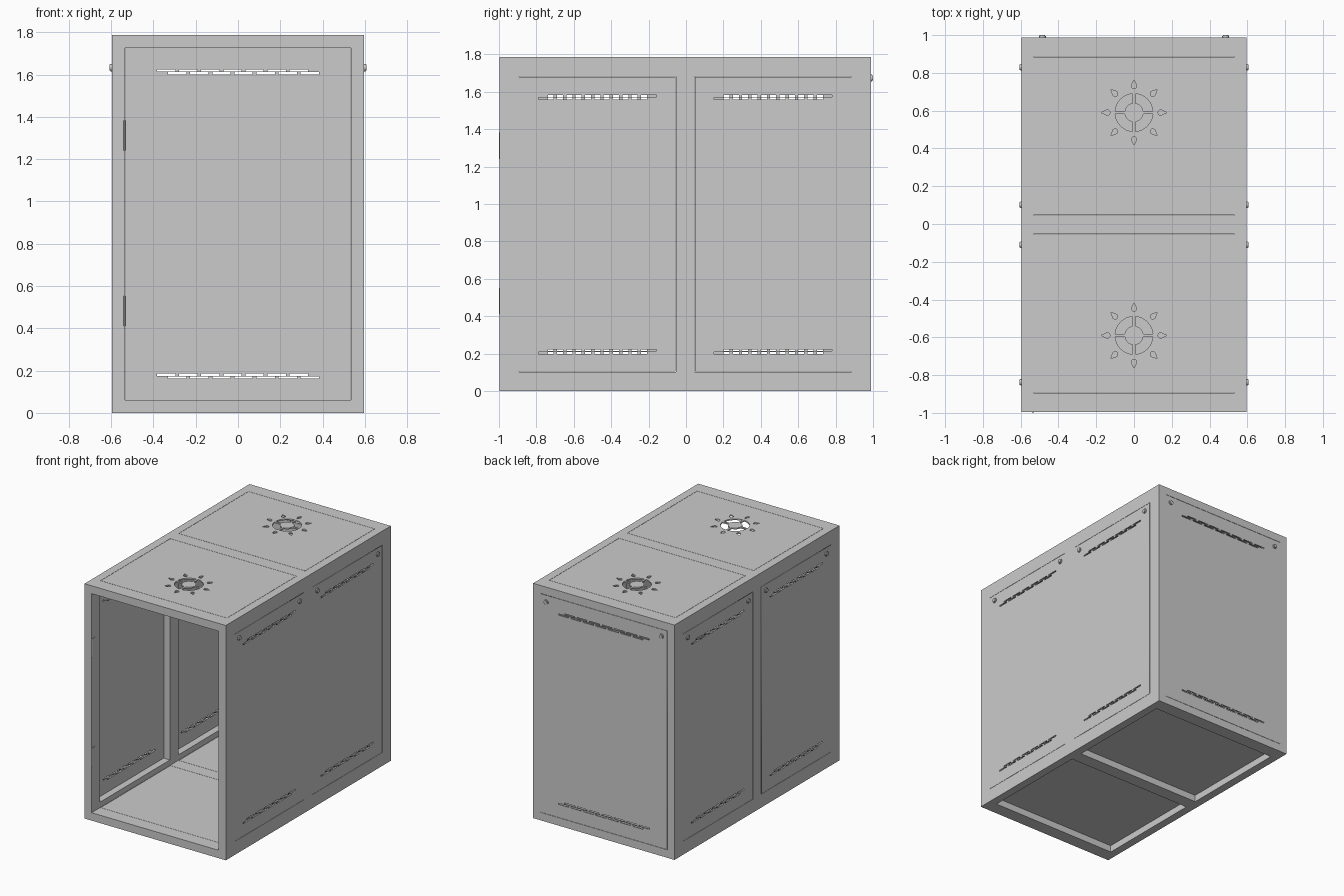
import bpy, bmesh
from math import pi, sin, cos
from mathutils import Vector, Matrix

if "Cube" in bpy.data.objects:
    bpy.data.objects.remove(bpy.data.objects["Cube"])

HX, HY, CY, H = 0.595, 0.992, -0.004, 1.787   # half width, half depth, y centre, height
BAR = 0.06                                     # frame bar thickness
GAP = 0.002                                    # gap round each panel
T = 0.005                                      # half panel thickness
BAY_Y, BAY_HALF = 0.47, 0.42                   # the two bays along y
X, Y, Z = Vector((1, 0, 0)), Vector((0, 1, 0)), Vector((0, 0, 1))


def boxes(name, spans):
    """One object made of boxes given as (min corner, max corner)."""
    bm = bmesh.new()
    for lo, hi in spans:
        lo, hi = Vector(lo), Vector(hi)
        m = Matrix.Translation((lo + hi) / 2) @ Matrix.Diagonal((*(hi - lo), 1))
        bmesh.ops.create_cube(bm, size=1, matrix=m)
    me = bpy.data.meshes.new(name)
    bm.to_mesh(me)
    bm.free()
    ob = bpy.data.objects.new(name, me)
    bpy.context.collection.objects.link(ob)
    return ob


def basis(origin, normal, up):
    """Local x/y lie on the face, local z points outwards."""
    m = Matrix((up.cross(normal), up, normal)).transposed().to_4x4()
    return Matrix.Translation(origin) @ m


def rect(cx, cy, hw, hh):
    return [(cx - hw, cy - hh), (cx + hw, cy - hh), (cx + hw, cy + hh), (cx - hw, cy + hh)]


def panel(name, matrix, hw, hh, holes=()):
    """Flat plate with holes; its outer face lies on the local plane."""
    cu = bpy.data.curves.new(name, 'CURVE')
    cu.dimensions, cu.fill_mode, cu.extrude = '2D', 'BOTH', T
    for pts in [rect(0, 0, hw - GAP, hh - GAP), *holes]:
        sp = cu.splines.new('POLY')
        sp.points.add(len(pts) - 1)
        for p, (a, b) in zip(sp.points, pts):
            p.co = (a, b, 0, 1)
        sp.use_cyclic_u = True
    ob = bpy.data.objects.new(name, cu)
    bpy.context.collection.objects.link(ob)
    ob.matrix_world = matrix @ Matrix.Translation((0, 0, -T))
    bpy.ops.object.select_all(action='DESELECT')
    ob.select_set(True)
    bpy.context.view_layer.objects.active = ob
    bpy.ops.object.convert(target='MESH')


def slots(half, v, n):
    """Two staggered rows of ventilation slots."""
    pitch = 2 * half / (n + 0.5)
    return [rect(-half + pitch * (i + 0.5 + 0.5 * row), v + (0.007 if row else -0.007),
                 pitch / 2 - 0.009, 0.005)
            for row in (0, 1) for i in range(n)]


def vent(cy):
    """Quartered ring with eight teardrop rays."""
    out = []
    for q in range(4):
        arc = []
        for r, order in ((0.1, range(9)), (0.05, range(8, -1, -1))):
            trim = 0.007 / r
            for i in order:
                a = q * pi / 2 + trim + (pi / 2 - 2 * trim) * i / 8
                arc.append((r * cos(a), cy + r * sin(a)))
        out.append(arc)
    for k in range(8):
        a = k * pi / 4
        drop = [(0.173, 0)]
        drop += [(0.141 + 0.014 * cos(t), 0.014 * sin(t))
                 for t in [pi / 3 + i * pi / 6 for i in range(9)]]
        out.append([(u * cos(a) - v * sin(a), cy + u * sin(a) + v * cos(a)) for u, v in drop])
    return out


def cylinder(name, matrix, steps, sides=20):
    """Stacked cylinders along local z: (radius, z0, z1)."""
    bm = bmesh.new()
    for r, a, b in steps:
        bmesh.ops.create_cone(bm, cap_ends=True, segments=sides, radius1=r, radius2=r,
                              depth=b - a, matrix=matrix @ Matrix.Translation((0, 0, (a + b) / 2)))
    me = bpy.data.meshes.new(name)
    bm.to_mesh(me)
    bm.free()
    ob = bpy.data.objects.new(name, me)
    bpy.context.collection.objects.link(ob)
    bpy.ops.object.select_all(action='DESELECT')
    ob.select_set(True)
    bpy.context.view_layer.objects.active = ob
    bpy.ops.object.shade_smooth_by_angle()


def locks(name, face, half, v):
    for s in (-1, 1):
        cylinder(name, face @ Matrix.Translation((s * half, v, 0)),
                 [(0.018, -0.012, 0.007), (0.014, 0.007, 0.012)])


# Frame: solid block with the cavity and every opening cut out
ZLO, ZHI = 0.102, 1.681
bays = [CY + s * BAY_Y for s in (-1, 1)]
frame = boxes("frame", [((-HX, CY - HY, 0), (HX, CY + HY, H))])
cutters = [
    boxes("cavity_cutter", [((-HX + BAR, -2, BAR), (HX - BAR, 2, H - BAR))]),
    boxes("side_cutter", [((-1, b - BAY_HALF, ZLO), (1, b + BAY_HALF, ZHI)) for b in bays]),
    boxes("top_cutter", [((-0.533, b - BAY_HALF, -1), (0.533, b + BAY_HALF, 3)) for b in bays]),
]
bpy.context.view_layer.objects.active = frame
frame.select_set(True)
for c in cutters:
    mod = frame.modifiers.new(c.name, 'BOOLEAN')
    mod.operation, mod.solver, mod.object = 'DIFFERENCE', 'EXACT', c
    bpy.ops.object.modifier_apply(modifier=mod.name)
for c in cutters:
    bpy.data.objects.remove(c)

# Side panels with slots and locks
zc, zh = (ZLO + ZHI) / 2, (ZHI - ZLO) / 2
for side in (-1, 1):
    for b in bays:
        face = basis(Vector((side * HX, b, zc)), X * side, Z)
        panel("side_panel", face, BAY_HALF, zh, slots(0.324, 0.68, 6) + slots(0.324, -0.68, 6))
        locks("side_lock", face, 0.364, 0.742)

# Back panel with slots and locks
face = basis(Vector((0, CY + HY, H / 2)), Y, Z)
panel("back_panel", face, HX - BAR, H / 2 - BAR, slots(0.392, 0.72, 7) + slots(0.392, -0.72, 7))
locks("back_lock", face, 0.485, 0.78)

# Roof panels with vents, and plain floor panels
for s, b in zip((-1, 1), bays):
    panel("roof_panel", basis(Vector((0, b, H)), Z, Y), 0.533, BAY_HALF, vent(s * 0.59 - b))
    panel("floor_panel", basis(Vector((0, b, BAR)), Z, Y), 0.533, BAY_HALF)

# Door hinges on the front left post
for z in (0.482, 1.312):
    cylinder("hinge_barrel", Matrix.Translation((-HX + BAR, -0.994, z)), [(0.006, -0.07, 0.07)], 12)
    boxes("hinge_leaf", [((-HX + BAR - 0.001, -0.994, z - 0.07), (-HX + BAR + 0.003, -0.955, z + 0.07))])
